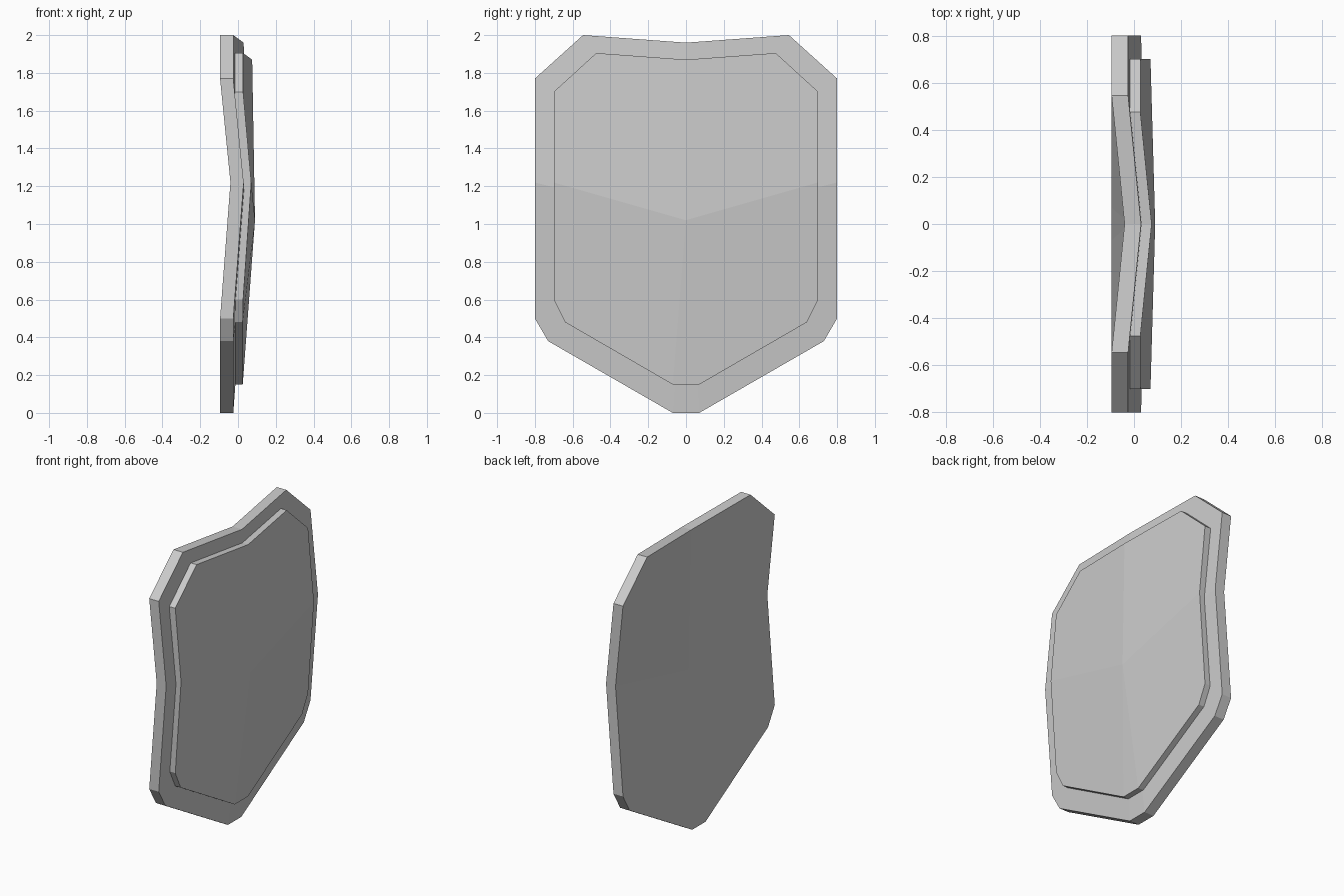
import bpy
import bmesh

cube = bpy.data.objects.get("Cube")
if cube:
    bpy.data.objects.remove(cube, do_unlink=True)

grey = bpy.data.materials.new("plain_grey")
grey.use_nodes = True
colour = (0.6, 0.6, 0.6, 1)
grey.diffuse_color = colour
grey.node_tree.nodes["Principled BSDF"].inputs["Base Color"].default_value = colour


def slab(name, half, centre, thickness):
    """Folded plate facing +x; half is the +y outline from top notch to bottom tip."""
    # Mirror the half outline into a full ring, top notch first
    ring = half + [(x, -y, z) for x, y, z in reversed(half[1:])]
    n, last = len(ring), len(half) - 1
    side = half.index(max(half[2:5], key=lambda p: p[0]))
    bm = bmesh.new()

    def layer(offset):
        return [bm.verts.new((x - offset, y, z)) for x, y, z in ring + [centre]]

    front, back = layer(0), layer(thickness)
    # Each side folds into an upper and a lower facet, with a sliver at the tip
    spans = [(0, side), (side, last), (last, last + 1),
             (last + 1, n - side), (n - side, n)]
    for verts in (front, back):
        for a, b in spans:
            bm.faces.new([verts[i % n] for i in range(a, b + 1)] + [verts[n]])
    # Edge walls
    for i in range(n):
        j = (i + 1) % n
        bm.faces.new((front[i], front[j], back[j], back[i]))
    bmesh.ops.recalc_face_normals(bm, faces=bm.faces)
    mesh = bpy.data.meshes.new(name)
    bm.to_mesh(mesh)
    bm.free()
    mesh.materials.append(grey)
    obj = bpy.data.objects.new(name, mesh)
    bpy.context.collection.objects.link(obj)
    return obj


# Main shield plate: points are (x, y, z) on the front face
slab("shield_body",
     [(0.03, 0, 1.96), (-0.025, 0.545, 2.0), (-0.025, 0.8, 1.77), (0.03, 0.8, 1.22),
      (-0.025, 0.8, 0.5), (-0.025, 0.73, 0.38), (-0.025, 0.07, 0)],
     (0.05, 0, 1.02), 0.07)

# Raised panel on the front
slab("raised_panel",
     [(0.075, 0, 1.87), (0.027, 0.475, 1.905), (0.027, 0.7, 1.7), (0.07, 0.7, 1.22),
      (0.027, 0.7, 0.6), (0.025, 0.64, 0.48), (0.025, 0.07, 0.15)],
     (0.09, 0, 1.02), 0.045)
